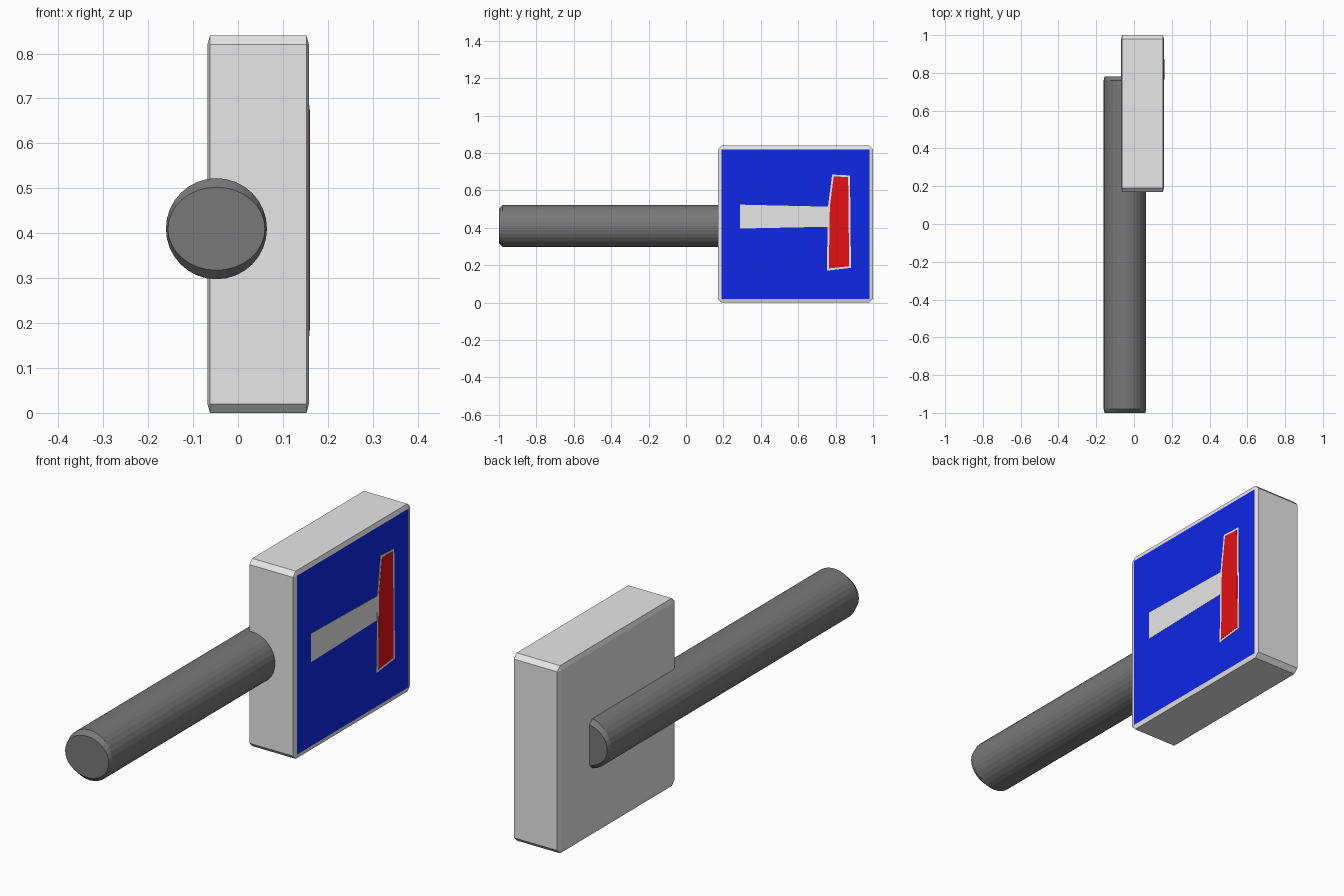
import bpy, bmesh
from math import cos, sin, tau

if "Cube" in bpy.data.objects:
    bpy.data.objects.remove(bpy.data.objects["Cube"], do_unlink=True)


def material(name, rgb):
    m = bpy.data.materials.new(name)
    m.use_nodes = True
    m.diffuse_color = (*rgb, 1)
    m.node_tree.nodes["Principled BSDF"].inputs["Base Color"].default_value = (*rgb, 1)
    return m


white = material("white", (0.8, 0.8, 0.8))
grey = material("dark grey", (0.19, 0.19, 0.19))
blue = material("blue", (0.005, 0.02, 0.8))
red = material("red", (0.8, 0.005, 0.007))


def finish(bm, name, *mats):
    bmesh.ops.recalc_face_normals(bm, faces=bm.faces)
    mesh = bpy.data.meshes.new(name)
    bm.to_mesh(mesh)
    bm.free()
    for m in mats:
        mesh.materials.append(m)
    obj = bpy.data.objects.new(name, mesh)
    bpy.context.collection.objects.link(obj)
    return obj


# Sign box: chamfered cube, stretched so the chamfer is thin across x
FACE_X = 0.158
size, centre = (0.226, 0.83, 0.84), (0.045, 0.585, 0.42)
bm = bmesh.new()
bmesh.ops.create_cube(bm, size=1)
bmesh.ops.bevel(bm, geom=bm.edges[:], offset=0.024, segments=1,
                affect='EDGES', profile=0.5)
bmesh.ops.scale(bm, vec=size, verts=bm.verts)
bmesh.ops.translate(bm, vec=centre, verts=bm.verts)
bm.normal_update()
for f in bm.faces:
    f.material_index = int(f.normal.x > 0.999)  # blue front panel
finish(bm, "sign_box", white, blue)


# Pole: faceted cylinder along y with chamfered ends
SIDES = 32
bm = bmesh.new()
rings = []
for y, rx, rz in ((-1, 0.108, 0.0925), (-0.98, 0.1125, 0.1125),
                  (0.76, 0.1125, 0.1125), (0.78, 0.108, 0.0925)):
    rings.append([bm.verts.new((-0.048 + rx * cos(tau * i / SIDES), y,
                                0.41 + rz * sin(tau * i / SIDES)))
                  for i in range(SIDES)])
for a, b in zip(rings, rings[1:]):
    for i in range(SIDES):
        j = (i + 1) % SIDES
        bm.faces.new((a[i], a[j], b[j], b[i]))
bm.faces.new(rings[0])
bm.faces.new(rings[-1])
finish(bm, "pole", grey)


# Painted shapes: thin plates on the blue panel, outlined in (y, z)
def plate(name, outline, top, mat):
    bm = bmesh.new()
    low = bm.faces.new([bm.verts.new((FACE_X - 0.002, y, z)) for y, z in outline])
    up = bmesh.ops.extrude_face_region(bm, geom=[low])["geom"]
    bmesh.ops.translate(bm, vec=(top + 0.002, 0, 0),
                        verts=[v for v in up if isinstance(v, bmesh.types.BMVert)])
    finish(bm, name, mat)


plate("road_stem", [(0.289, 0.396), (0.77, 0.406), (0.77, 0.513), (0.289, 0.524)],
      0.001, white)
plate("crossbar_border", [(0.753, 0.171), (0.882, 0.186), (0.877, 0.68),
                          (0.781, 0.685), (0.759, 0.513)], 0.0015, white)
plate("crossbar", [(0.764, 0.183), (0.872, 0.195), (0.867, 0.671),
                   (0.79, 0.675), (0.769, 0.513)], 0.0025, red)
